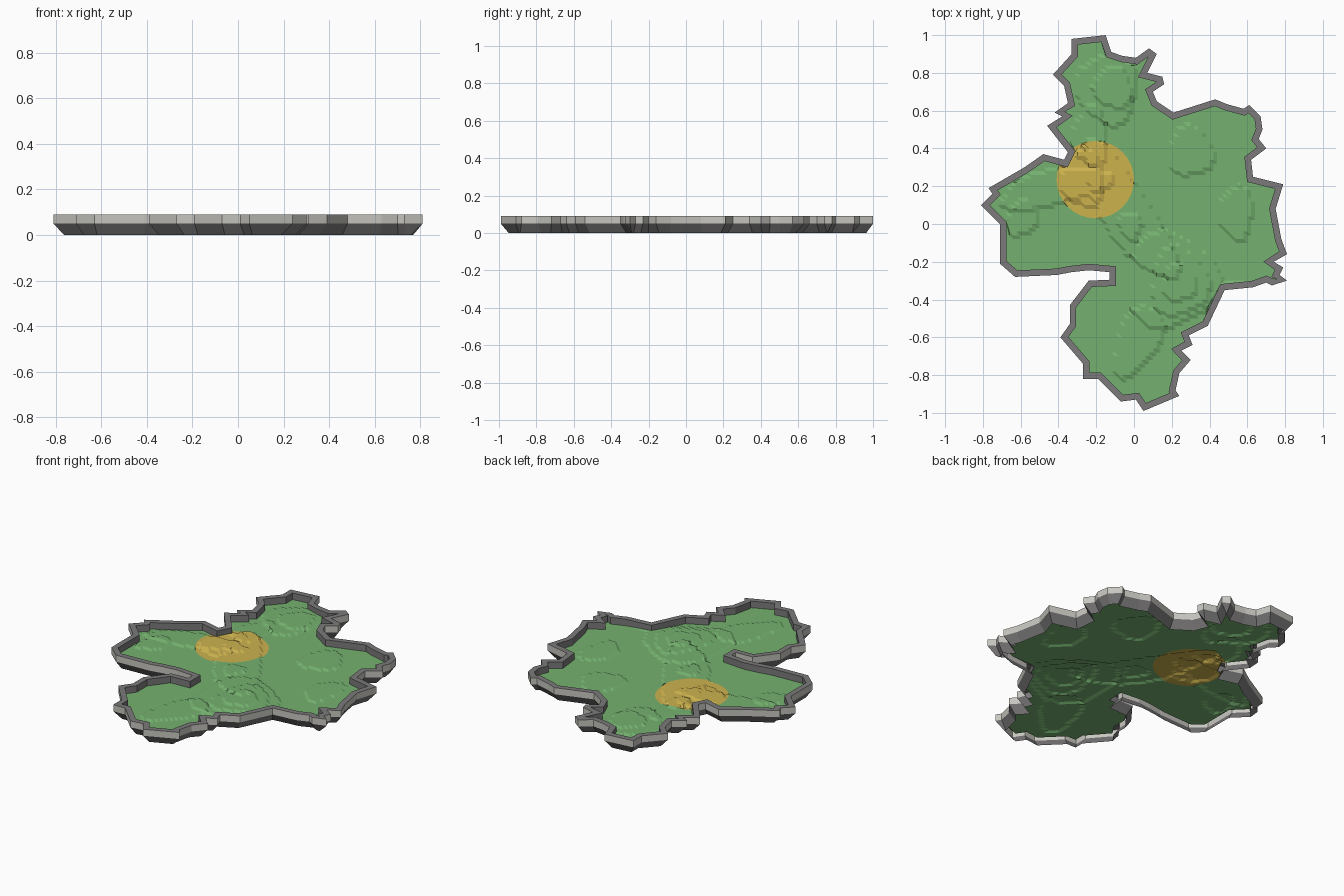
import bpy, bmesh, math
from mathutils import Vector
from mathutils.geometry import delaunay_2d_cdt

if "Cube" in bpy.data.objects:
    bpy.data.objects.remove(bpy.data.objects["Cube"])

# Coastline seen from above, clockwise from the north tip
COAST = [(-.33, .98), (-.15, 1), (-.12, .91), (-.06, .89), (.01, .88), (.08, .93), (.12, .90),
         (.07, .80), (.15, .78), (.16, .74), (.10, .70), (.12, .65), (.21, .59), (.43, .66),
         (.49, .635), (.58, .61), (.61, .63), (.67, .57), (.68, .50), (.66, .45), (.70, .40),
         (.62, .34), (.63, .25), (.79, .21), (.75, .08), (.78, -.08), (.81, -.16),
         (.74, -.20), (.79, -.23), (.77, -.27), (.81, -.30), (.73, -.325), (.70, -.31), (.63, -.335),
         (.48, -.35), (.39, -.54), (.29, -.59), (.31, -.64), (.25, -.67), (.30, -.72), (.24, -.79),
         (.22, -.88), (.24, -.91), (.05, -.99), (.01, -.93), (-.07, -.94), (-.19, -.82),
         (-.27, -.82), (-.27, -.74), (-.39, -.60), (-.34, -.53), (-.34, -.43), (-.24, -.30),
         (-.13, -.295), (-.13, -.255), (-.24, -.245), (-.33, -.255), (-.41, -.27), (-.63, -.28),
         (-.71, -.21), (-.71, 0), (-.81, .10), (-.75, .16), (-.77, .19), (-.58, .30), (-.48, .37),
         (-.37, .34), (-.35, .38), (-.46, .52), (-.38, .57), (-.42, .59), (-.35, .64), (-.37, .73),
         (-.43, .79), (-.33, .90)]
COAST = [Vector(p) for p in COAST]

# Terraced hills: each ellipse (x, y, rx, ry, turn in degrees) lifts the ground one step
HILLS = [(-.14, .72, .16, .19, 0), (-.11, .72, .10, .11, 20), (-.23, .46, .09, .16, 0),
         (.30, .38, .12, .13, 0), (.54, .06, .09, .14, 0), (-.59, .03, .08, .10, -30),
         (-.42, .19, .30, .09, 12), (-.27, .24, .11, .15, 0),
         (-.03, .06, .42, .13, -58), (-.02, -.01, .06, .07, 0),
         (.20, -.30, .24, .25, 0), (.24, -.31, .15, .18, 0), (.24, -.31, .09, .10, 0),
         (.02, -.62, .11, .20, -25)]
BASE, TOP, STEP, CELL = 0.05, 0.09, 0.008, 0.02
DISC, DISC_R = Vector((-.205, .235)), 0.205


def material(name, *rgb):
    m = bpy.data.materials.new(name)
    m.diffuse_color = (*[(c / 255) ** 2.2 for c in rgb], 1)
    m.use_nodes = True
    m.node_tree.nodes["Principled BSDF"].inputs["Base Color"].default_value = m.diffuse_color
    return m


def finish(bm, name, mats):
    me = bpy.data.meshes.new(name)
    bm.to_mesh(me)
    bm.free()
    for m in mats:
        me.materials.append(m)
    bpy.context.collection.objects.link(bpy.data.objects.new(name, me))


def inset(pts, d):
    out = []
    for i, p in enumerate(pts):
        a = (p - pts[i - 1]).normalized()
        b = (pts[(i + 1) % len(pts)] - p).normalized()
        n1, n2 = Vector((a.y, -a.x)), Vector((b.y, -b.x))
        m = (n1 + n2) / max(1 + n1.dot(n2), 0.3)
        if m.length > 1.6:
            m *= 1.6 / m.length
        out.append(p + m * d)
    return out


def inside(p, poly):
    hit = False
    for i, b in enumerate(poly):
        a = poly[i - 1]
        if (a.y > p.y) != (b.y > p.y) and p.x < a.x + (p.y - a.y) * (b.x - a.x) / (b.y - a.y):
            hit = not hit
    return hit


def height(p):
    level = 0
    for x, y, rx, ry, turn in HILLS:
        t = math.radians(turn)
        dx, dy = p.x - x, p.y - y
        u = (dx * math.cos(t) + dy * math.sin(t)) / rx
        v = (dy * math.cos(t) - dx * math.sin(t)) / ry
        # a slight wobble keeps the contours natural
        level += math.hypot(u, v) < 1 + 0.1 * math.sin(3 * math.atan2(v, u) + 9 * x)
    return BASE + level * STEP


green = material("grass green", 116, 176, 111)
yellow = material("sand yellow", 203, 177, 79)
stone = material("dark stone", 123, 121, 122)
pale = material("pale stone", 198, 197, 190)
shore = inset(COAST, 0.034)

# Ground sheet: fine grid cut by the shore and the yellow disc
disc = [DISC + DISC_R * Vector((math.cos(k * math.tau / 32), math.sin(k * math.tau / 32))) for k in range(32)]
n, k = len(shore), len(disc)
edges = [(i, (i + 1) % n) for i in range(n)] + [(n + i, n + (i + 1) % k) for i in range(k)]
grid = [Vector((i * CELL, j * CELL)) for i in range(-41, 42) for j in range(-50, 51)]
grid = [p for p in grid if inside(p, shore)]
verts, _, tris, *_ = delaunay_2d_cdt(shore + disc + grid, edges, [], 0, 1e-5)
bm = bmesh.new()
vs = [bm.verts.new((p.x, p.y, BASE)) for p in verts]
for t in tris:
    c = sum((verts[i] for i in t), Vector((0, 0))) / len(t)
    if inside(c, shore):
        f = bm.faces.new([vs[i] for i in t])
        f.material_index = int((c - DISC).length < DISC_R * 0.996)
bmesh.ops.delete(bm, geom=[v for v in bm.verts if not v.link_faces], context='VERTS')
for v in bm.verts:
    v.co.z = height(v.co)
finish(bm, "ground", [green, yellow])

# Cliff rim: sloped skirt, upright outer band, flat top, inner drop to the ground
bm = bmesh.new()
rings = [[bm.verts.new((p.x, p.y, z)) for p in pts]
         for pts, z in ((shore, 0), (COAST, BASE), (COAST, TOP), (shore, TOP), (shore, BASE))]
for r, (lo, hi) in enumerate(zip(rings, rings[1:])):
    for i in range(n):
        f = bm.faces.new((lo[i - 1], hi[i - 1], hi[i], lo[i]))
        f.material_index = int(r == 1)
finish(bm, "cliff_rim", [stone, pale])
